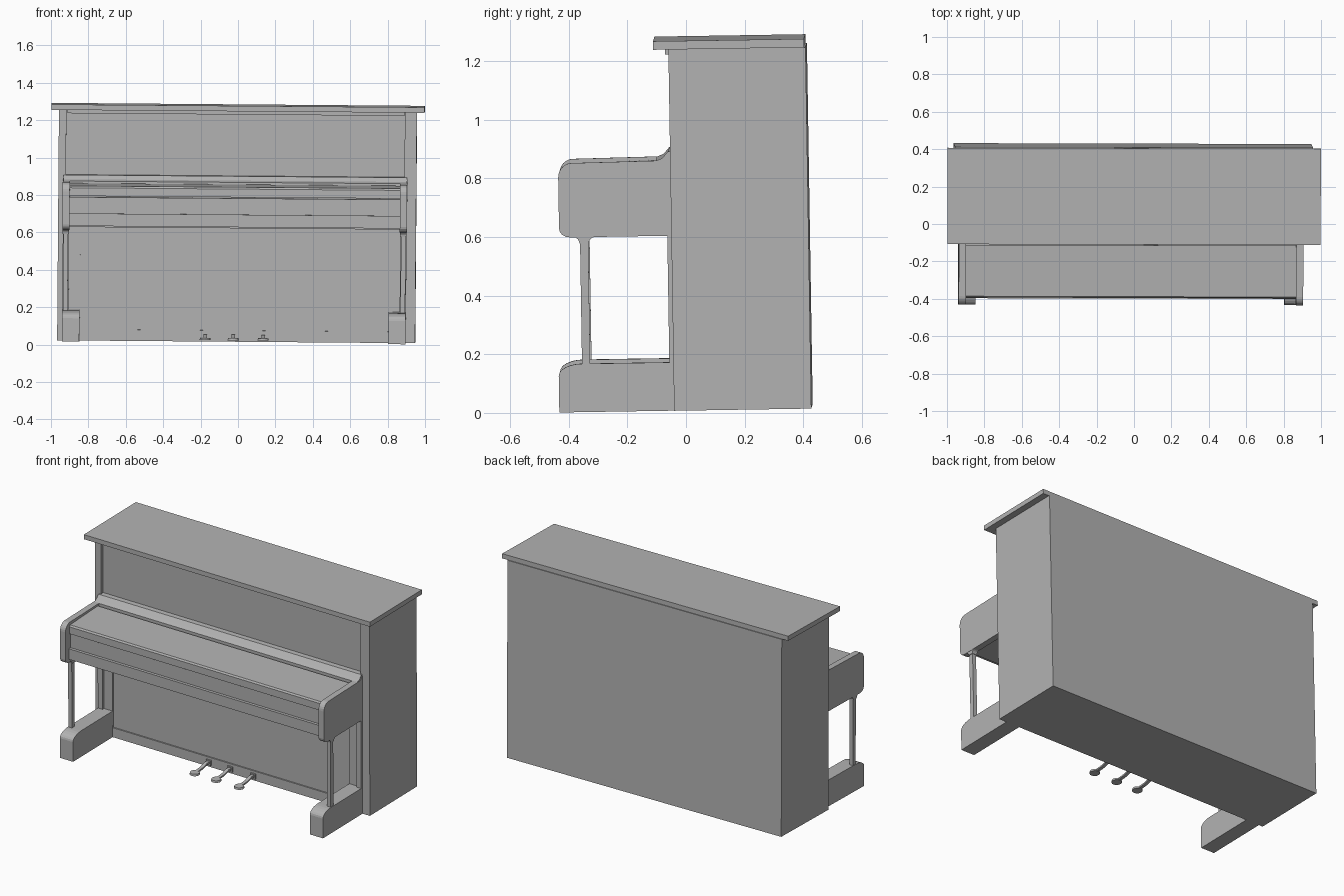
import bpy, bmesh, math
from mathutils import Matrix, Vector

cube = bpy.data.objects.get("Cube")
if cube:
    bpy.data.objects.remove(cube, do_unlink=True)

# One plain grey finish
GREY = (0.45, 0.45, 0.45, 1)
mat = bpy.data.materials.new("plain_grey")
mat.use_nodes = True
mat.diffuse_color = GREY
mat.node_tree.nodes["Principled BSDF"].inputs["Base Color"].default_value = GREY

# The whole piano leans very slightly
LEAN = (Matrix.Translation((-0.01, 0, 0.0155))
        @ Matrix.Rotation(-0.0025, 4, 'Z')
        @ Matrix.Rotation(0.008, 4, 'Y') @ Matrix.Rotation(0.016, 4, 'X'))


def finish(name, bm):
    bmesh.ops.recalc_face_normals(bm, faces=bm.faces)
    bm.transform(LEAN)
    mesh = bpy.data.meshes.new(name)
    bm.to_mesh(mesh)
    bm.free()
    mesh.materials.append(mat)
    obj = bpy.data.objects.new(name, mesh)
    bpy.context.collection.objects.link(obj)
    return obj


def prism(name, profile, x0, x1):
    """Extrude a (y, z) outline along x."""
    bm = bmesh.new()
    face = bm.faces.new([bm.verts.new((x0, y, z)) for y, z in profile])
    out = bmesh.ops.extrude_face_region(bm, geom=[face])
    verts = [g for g in out["geom"] if isinstance(g, bmesh.types.BMVert)]
    bmesh.ops.translate(bm, verts=verts, vec=(x1 - x0, 0, 0))
    return finish(name, bm)


def box(name, x0, x1, y0, y1, z0, z1):
    return prism(name, [(y0, z0), (y1, z0), (y1, z1), (y0, z1)], x0, x1)


def arc(cy, cz, ry, rz, a0, a1, n=6):
    """Points on an ellipse, angles in degrees."""
    angles = [math.radians(a0 + (a1 - a0) * i / n) for i in range(n + 1)]
    return [(cy + ry * math.cos(a), cz + rz * math.sin(a)) for a in angles]


MID = -0.012      # centre of the front assembly
SIDE = 0.957      # half width of the case
FRONT, BACK, TOP = -0.038, 0.43, 1.233

# Case and lid
box("case", -SIDE, SIDE, -0.015, BACK, 0, TOP)
box("lid", -0.998, 0.998, -0.09, 0.425, TOP, TOP + 0.029)
box("lid_moulding", -0.91, 0.89, -0.05, -0.015, TOP - 0.018, TOP)
box("lower_panel", -0.84, 0.815, -0.03, -0.01, 0.06, 0.62)
box("bottom_rail", -0.84, 0.815, FRONT, -0.01, 0, 0.06)

# Outlines of the arms and feet
arm_profile = ([(FRONT, 0.597), (FRONT, 0.876)]
               + arc(-0.072, 0.876, 0.022, 0.022, 0, -90, 4)
               + arc(-0.375, 0.802, 0.046, 0.048, 90, 180)
               + arc(-0.385, 0.627, 0.036, 0.03, 180, 270, 4))
foot_profile = ([(-0.02, 0), (-0.02, 0.165)]
                + arc(-0.35, 0.125, 0.08, 0.04, 90, 180) + [(-0.43, 0)])
bracket_profile = ([(-0.37, 0.6)] + arc(-0.372, 0.575, 0.02, 0.022, 90, 0, 4)
                   + arc(-0.3, 0.575, 0.02, 0.022, 180, 90, 4) + [(-0.298, 0.6)])

for s, label in ((1, "left"), (-1, "right")):
    def span(a, b):
        return sorted((MID + s * a, MID + s * b))

    # Case edges, wider beneath the keyboard
    outer = s * SIDE
    box(f"{label}_upper_post", *sorted((outer, MID + s * 0.905)), FRONT, 0, 0.62, TOP)
    box(f"{label}_lower_post", *sorted((outer, MID + s * 0.825)), FRONT, 0, 0, 0.62)
    # Arm, column and foot
    prism(f"{label}_arm", arm_profile, *span(0.883, 0.921))
    prism(f"{label}_arm_bracket", bracket_profile, *span(0.885, 0.919))
    box(f"{label}_column", *span(0.89, 0.915), -0.35, -0.322, 0.16, 0.585)
    box(f"{label}_pilaster", *span(0.885, 0.919), -0.052, FRONT, 0.16, 0.6)
    prism(f"{label}_foot", foot_profile, *span(0.826, 0.918))

# Keyboard section between the arms
X0, X1 = MID - 0.884, MID + 0.884
box("key_bed", X0, X1, -0.37, -0.01, 0.612, 0.69)
box("key_slip", X0, X1, -0.388, -0.36, 0.618, 0.685)
box("key_cover_front", X0, X1, -0.372, -0.02, 0.69, 0.772)
prism("key_cover", [(-0.382, 0.778), (-0.382, 0.822), (-0.375, 0.832),
                    (-0.1, 0.842), (-0.1, 0.778)], X0, X1)
box("key_cover_back", X0, X1, -0.11, -0.01, 0.76, 0.83)
prism("shelf_moulding", [(-0.088, 0.82), (-0.088, 0.853), (-0.065, 0.862),
                         (-0.045, 0.885), (-0.01, 0.887), (-0.01, 0.82)],
      MID - 0.918, MID + 0.918)

# Pedals: curved arm, round tip and mounting bracket
for px, label in ((-0.165, "soft"), (-0.015, "middle"), (0.145, "sustain")):
    prism(f"{label}_pedal_arm",
          [(-0.02, 0.026), (-0.02, 0.038), (-0.07, 0.038), (-0.11, 0.026), (-0.17, 0.022),
           (-0.17, 0.012), (-0.11, 0.016), (-0.07, 0.026)],
          px - 0.01, px + 0.01)
    box(f"{label}_pedal_bracket", px - 0.017, px + 0.017, -0.046, -0.03, 0.012, 0.045)
    bm = bmesh.new()
    bmesh.ops.create_cone(bm, cap_ends=True, segments=16, radius1=0.03, radius2=0.028,
                          depth=0.012, matrix=Matrix.Translation(Vector((px, -0.18, 0.016))))
    finish(f"{label}_pedal_tip", bm)
